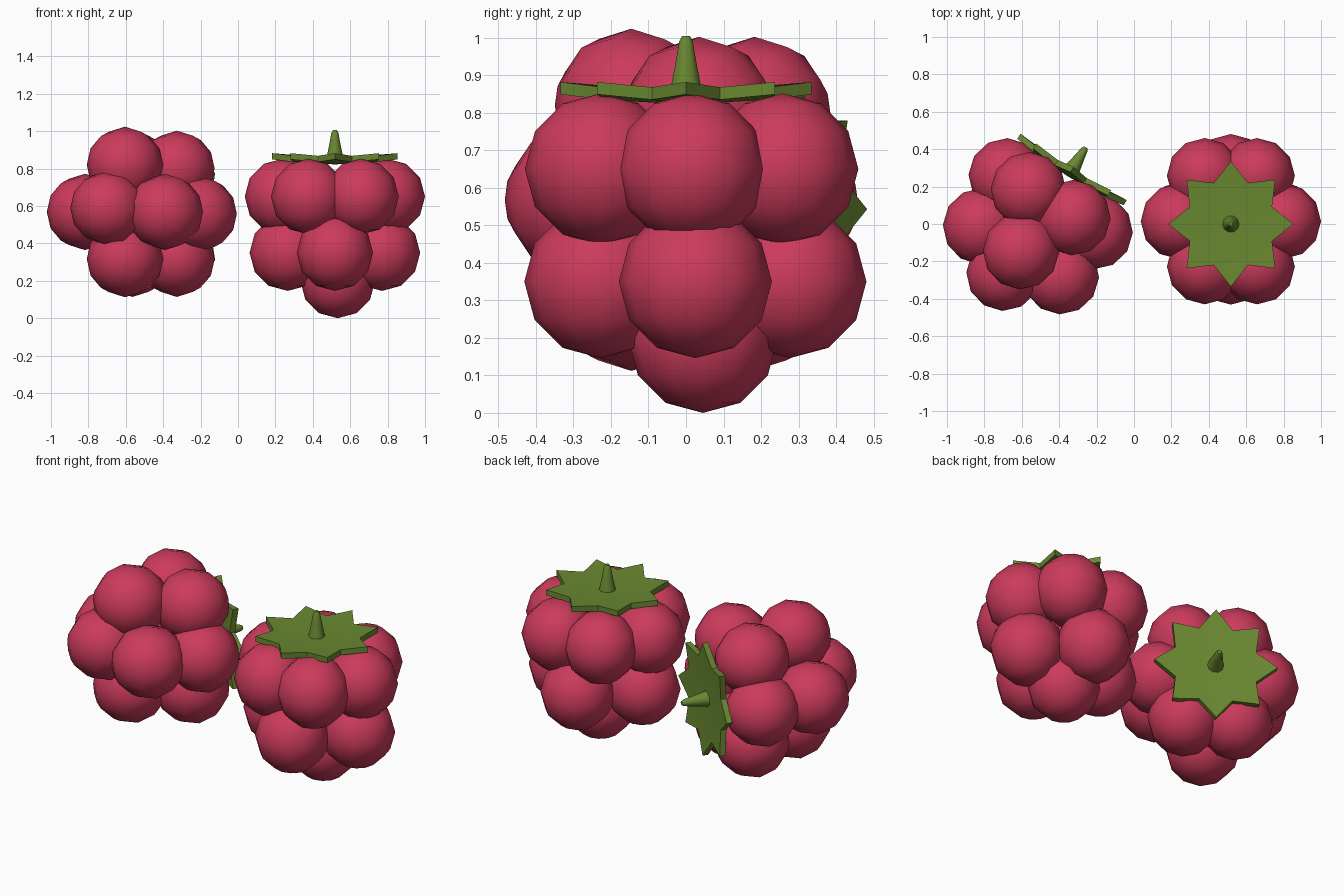
import bpy, bmesh, math
from mathutils import Matrix, Vector

if "Cube" in bpy.data.objects:
    bpy.data.objects.remove(bpy.data.objects["Cube"])


def material(name, rgb):
    m = bpy.data.materials.new(name)
    m.diffuse_color = (*rgb, 1)
    m.use_nodes = True
    m.node_tree.nodes["Principled BSDF"].inputs["Base Color"].default_value = m.diffuse_color
    return m


RED = material("berry red", (0.60, 0.043, 0.107))
GREEN = material("leaf green", (0.14, 0.245, 0.03))


def finish(bm, name, mat, frame, angle):
    bmesh.ops.recalc_face_normals(bm, faces=bm.faces)
    me = bpy.data.meshes.new(name)
    bm.to_mesh(me)
    bm.free()
    me.materials.append(mat)
    ob = bpy.data.objects.new(name, me)
    bpy.context.collection.objects.link(ob)
    ob.matrix_world = frame
    bpy.ops.object.select_all(action='DESELECT')
    ob.select_set(True)
    bpy.context.view_layer.objects.active = ob
    bpy.ops.object.shade_smooth_by_angle(angle=math.radians(angle))


def drupelets(name, frame):
    # six round beads above, four below, one at the tip
    bm = bmesh.new()
    beads = [(0.015, 0.045, 0.2, 0.2)]
    for count, ring, y0, z, r in ((6, 0.28, 0.015, 0.65, 0.202), (4, 0.252, 0.025, 0.35, 0.204)):
        for i in range(count):
            a = math.tau * i / count
            beads.append((ring * math.cos(a), y0 + ring * math.sin(a), z, r))
    for x, y, z, r in beads:
        bmesh.ops.create_uvsphere(bm, u_segments=12, v_segments=6, radius=r,
                                  matrix=Matrix.Translation((x, y, z)))
    finish(bm, name, RED, frame, 60)


def leaf_crown(name, frame):
    # eight-pointed star, creased at each leaf and given thickness
    bm = bmesh.new()
    layers = []
    for dz in (0, -0.033):
        centre = bm.verts.new((0, 0, 0.855 + dz))
        rim = []
        for i in range(16):
            a = math.tau * i / 16
            r, z = (0.335, 0.882) if i % 2 == 0 else (0.238, 0.868)
            rim.append(bm.verts.new((r * math.cos(a), r * math.sin(a), z + dz)))
        for i in range(16):
            bm.faces.new((centre, rim[i], rim[(i + 1) % 16]))
        layers.append(rim)
    top, low = layers
    for i in range(16):
        j = (i + 1) % 16
        bm.faces.new((top[i], low[i], low[j], top[j]))
    finish(bm, name, GREEN, frame, 30)


def stem(name, frame):
    # tapered stalk with a rounded tip
    bm = bmesh.new()
    profile = [(0.048, 0.84), (0.04, 0.88), (0.028, 0.94), (0.019, 0.99), (0.011, 1.005)]
    rings = [[bm.verts.new((r * math.cos(math.tau * i / 10), r * math.sin(math.tau * i / 10), z))
              for i in range(10)] for r, z in profile]
    for lo, hi in zip(rings, rings[1:]):
        for i in range(10):
            j = (i + 1) % 10
            bm.faces.new((lo[i], lo[j], hi[j], hi[i]))
    bm.faces.new(rings[0])
    bm.faces.new(rings[-1])
    finish(bm, name, GREEN, frame, 50)


# upright berry, and one lying on its side with the crown facing back right
upright = Matrix.Translation((0.518, 0, 0))
axis = Vector((0.53, 0.848, 0)).normalized()
up = Vector((0, 0, 1))
side = up.cross(axis)
lying = Matrix.Translation((-0.79, -0.4425, 0.543)) @ Matrix((side, up, axis)).transposed().to_4x4()

for label, frame in (("right", upright), ("left", lying)):
    drupelets(label + "_berry", frame)
    leaf_crown(label + "_leaf_crown", frame)
    stem(label + "_stem", frame)
